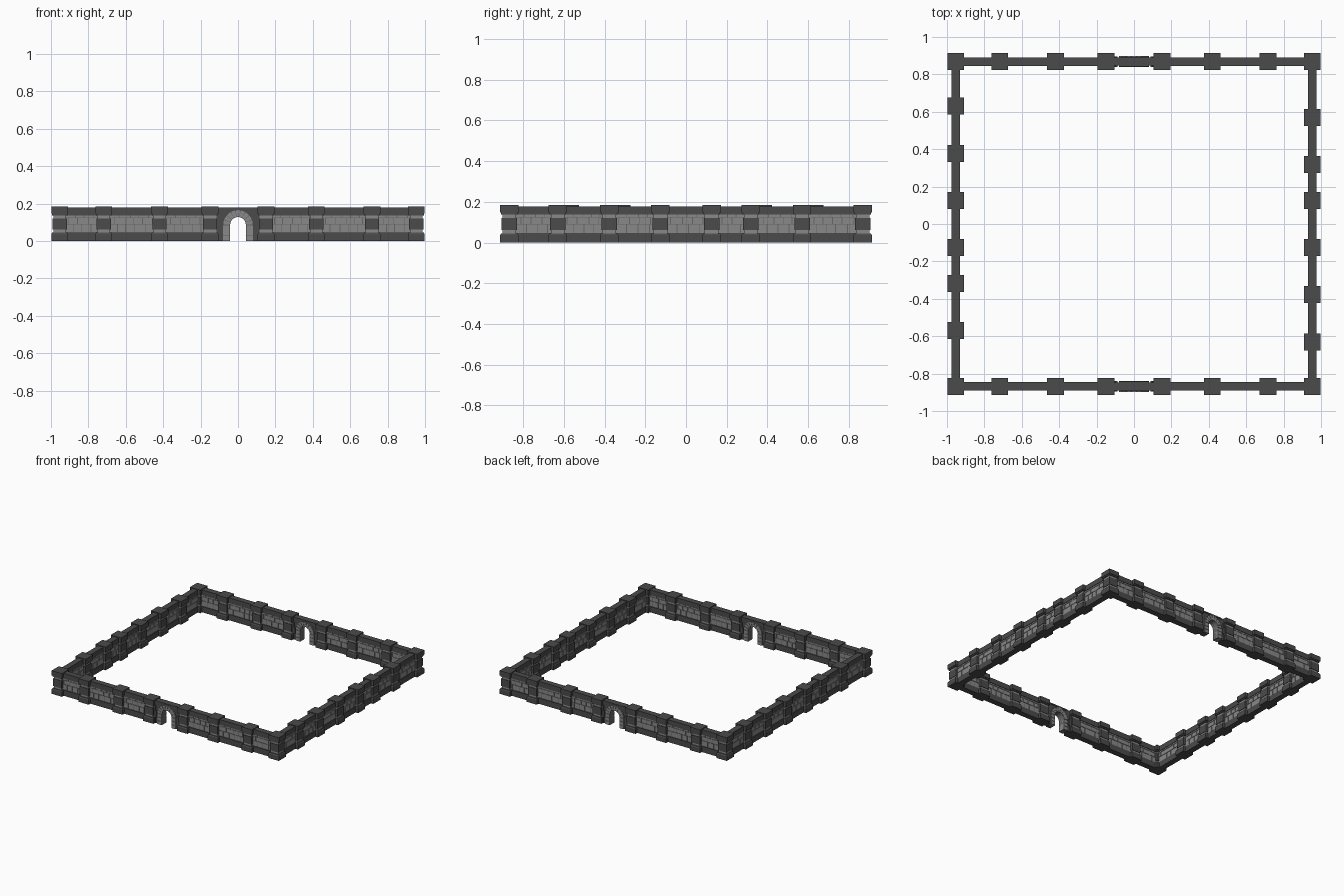
import bpy, bmesh, math, random
from mathutils import Matrix, Vector

if "Cube" in bpy.data.objects:
    bpy.data.objects.remove(bpy.data.objects["Cube"])

random.seed(4)


def material(name, v):
    m = bpy.data.materials.new(name)
    m.diffuse_color = (v, v, v, 1)
    m.use_nodes = True
    m.node_tree.nodes["Principled BSDF"].inputs["Base Color"].default_value = m.diffuse_color
    return m


DARK = material("dark stone", 0.07)
MID = material("mortar stone", 0.13)
LIGHT = material("light stone", 0.25)

CX, CY = 0.953, 0.868   # corner pillar centres
H = 0.184               # pillar height


def box(bm, u0, u1, half, z0, z1, taper=1.0):
    """Box from u0 to u1 along the wall; taper scales the top face."""
    cu, hu = (u0 + u1) / 2, (u1 - u0) / 2
    ring = [(-1, -1), (1, -1), (1, 1), (-1, 1)]
    lo = [bm.verts.new((cu + a * hu, b * half, z0)) for a, b in ring]
    hi = [bm.verts.new((cu + a * hu * taper, b * half * taper, z1)) for a, b in ring]
    bm.faces.new(lo[::-1])
    bm.faces.new(hi)
    for i in range(4):
        j = (i + 1) % 4
        bm.faces.new((lo[i], lo[j], hi[j], hi[i]))


def prism(bm, pts, half):
    """Profile in the wall plane, extruded through the wall thickness."""
    a = [bm.verts.new((u, -half, z)) for u, z in pts]
    b = [bm.verts.new((u, half, z)) for u, z in pts]
    bm.faces.new(a)
    bm.faces.new(b[::-1])
    n = len(pts)
    for i in range(n):
        j = (i + 1) % n
        bm.faces.new((a[j], a[i], b[i], b[j]))


def finish(bm, name, mat, matrix):
    bmesh.ops.recalc_face_normals(bm, faces=bm.faces)
    me = bpy.data.meshes.new(name)
    bm.to_mesh(me)
    bm.free()
    me.materials.append(mat)
    ob = bpy.data.objects.new(name, me)
    ob.matrix_world = matrix
    bpy.context.collection.objects.link(ob)
    return ob


def pillars(side, centres, matrix):
    dark, light = bmesh.new(), bmesh.new()
    for c in centres:
        box(dark, c - .045, c + .045, .045, 0, .036)               # foot
        box(dark, c - .045, c + .045, .045, .036, .045, .9)        # foot slope
        box(light, c - .034, c + .034, .034, .044, .142)           # shaft
        box(dark, c - .038, c + .038, .038, .061, .121)            # middle block
        box(dark, c - .041, c + .041, .041, .137, .148)            # cap neck
        box(dark, c - .045, c + .045, .045, .147, H)               # cap
    finish(dark, side + "_pillar_blocks", DARK, matrix)
    finish(light, side + "_pillar_shafts", LIGHT, matrix)


def wall(side, spans, matrix):
    dark, core, bricks = bmesh.new(), bmesh.new(), bmesh.new()
    for u0, u1 in spans:
        box(dark, u0, u1, .023, 0, .046)                           # footing
        box(dark, u0, u1, .023, .137, .178)                        # coping
        box(core, u0, u1, .016, .045, .138)                        # mortar core
        rows = [(.047, .089), (.092, .123), (.126, .137)]
        for r, (z0, z1) in enumerate(rows):
            u = u0 - (.026 if r % 2 else 0)
            while u < u1:
                w = random.uniform(.042, .06)
                a, b = max(u, u0), min(u + w - .004, u1)
                if b - a > .006:
                    box(bricks, a, b, .0195, z0, z1)
                u += w
    finish(dark, side + "_footing_and_coping", DARK, matrix)
    finish(core, side + "_wall_core", MID, matrix)
    finish(bricks, side + "_bricks", LIGHT, matrix)


def gate(side, matrix):
    R, RO, ZC, N = .042, .079, .086, 9
    arc = [math.pi * i / 16 for i in range(17)]

    # dark masonry around the opening, in two halves
    dark = bmesh.new()
    for s in (1, -1):
        pts = [(s * .115, 0), (s * .115, .178), (0, .178)]
        pts += [(s * .05 * math.sin(t), ZC + .05 * math.cos(t)) for t in arc[:9]]
        pts += [(s * .05, 0)]
        prism(dark, pts, .021)
        for z0, z1, e in ((0, .05, .1), (.05, .1, .088), (.1, .14, .098)):
            box(dark, *sorted((s * e, s * .13)), .028, z0, z1)     # stepped quoins
    box(dark, -.08, .08, .025, .167, .178)                         # lintel coping
    finish(dark, side + "_gate_masonry", DARK, matrix)

    # solid arch lining
    lining = bmesh.new()
    for s in (1, -1):
        box(lining, *sorted((s * R, s * (RO - .002))), .025, 0, ZC)
    for t0, t1 in zip(arc, arc[1:]):
        prism(lining, [(r * math.cos(t), ZC + r * math.sin(t))
                       for r, t in ((R, t0), (RO - .002, t0), (RO - .002, t1), (R, t1))], .025)
    finish(lining, side + "_arch_lining", MID, matrix)

    # raised arch stones
    stones = bmesh.new()
    for s in (1, -1):
        for k in range(3):
            z = k * ZC / 3
            box(stones, *sorted((s * R, s * RO)), .029, z, z + ZC / 3 - .002)
    step, gap = math.pi / N, .02
    for i in range(N):
        t0, t1 = i * step + gap, (i + 1) * step - gap
        tm = (t0 + t1) / 2
        prism(stones, [(r * math.cos(t), ZC + r * math.sin(t)) for r, t in
                       ((R, t0), (RO, t0), (RO, tm), (RO, t1), (R, t1), (R, tm))], .029)
    finish(stones, side + "_arch_stones", LIGHT, matrix)


def spans_between(cs):
    return [(a + .03, b - .03) for a, b in zip(cs, cs[1:])]


# front and back: corner pillars and a central gate
long_x = [-CX, -.718, -.42, -.15, .15, .418, .716, CX]
for side, y in (("front", -CY), ("back", CY)):
    m = Matrix.Translation((0, y, 0))
    pillars(side, long_x, m)
    wall(side, [s for s in spans_between(long_x) if s[0] * s[1] > 0], m)
    gate(side, m)

# left and right: plain walls with intermediate pillars
side_y = [-.57, -.318, -.126, .126, .377, .63]
for side, x, ys in (("left", -CX, side_y), ("right", CX, [-y for y in side_y[::-1]])):
    m = Matrix.Translation((x, 0, 0)) @ Matrix.Rotation(math.pi / 2, 4, 'Z')
    pillars(side, ys, m)
    wall(side, spans_between([-CY] + ys + [CY]), m)
